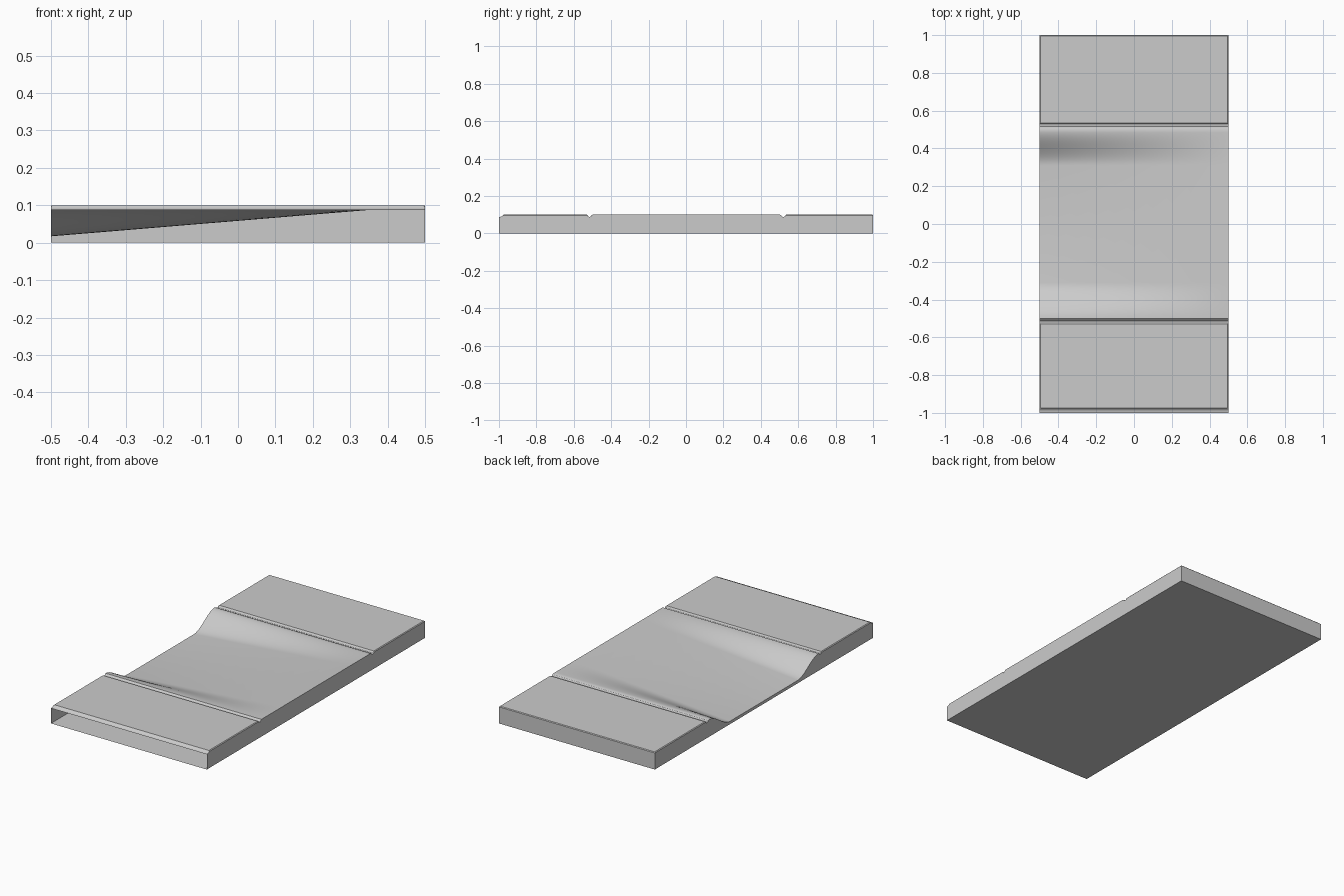
import bpy, bmesh

if "Cube" in bpy.data.objects:
    bpy.data.objects.remove(bpy.data.objects["Cube"])

TOP, LOW, HALF, BEV = 0.10, 0.017, 0.5, 0.004


def smoothstep(t):
    return t * t * (3 - 2 * t)


# stations along y: (y, height at flat side, dip amount 0..1, slab bevel flag)
stations = [(-1.0, 0.088, 0, 0), (-0.988, 0.089, 0, 0), (-0.982, 0.093, 0, 0),
            (-0.979, TOP - BEV, 0, 0), (-0.975, TOP, 0, 1),
            (-0.529, TOP, 0, 1), (-0.525, TOP - BEV, 0, 0), (-0.523, 0.091, 0, 0),
            (-0.518, 0.088, 0, 0), (-0.511, 0.089, 0, 0), (-0.505, 0.096, 0, 0)]

# curved driveway dip, symmetric about y = 0
N = 12
cove = [(0.5 - 0.19 * i / N, smoothstep(i / N)) for i in range(N + 1)]
stations += [(-y, TOP, s, 0) for y, s in cove]
stations += [(y, TOP, s, 0) for y, s in reversed(cove)]

# rear joint and rear slab
stations += [(0.51, 0.096, 0, 0), (0.515, 0.089, 0, 0), (0.522, 0.088, 0, 0),
             (0.529, 0.091, 0, 0), (0.532, TOP - BEV, 0, 0), (0.536, TOP, 0, 1),
             (1.0 - BEV, TOP, 0, 1), (1.0, TOP - BEV, 0, 0)]

xs = [-HALF, -HALF + BEV] + [-0.4 + 0.1 * i for i in range(9)] + [HALF - BEV, HALF]


def height(x, st):
    y, z, dip, slab = st
    if slab and abs(x) == HALF:
        return z - BEV
    return z - dip * (TOP - LOW) * (HALF - x)


bm = bmesh.new()

# paved top surface
grid = [[bm.verts.new((x, st[0], height(x, st))) for x in xs] for st in stations]
for a, b in zip(grid, grid[1:]):
    for i in range(len(xs) - 1):
        bm.faces.new((a[i], a[i + 1], b[i + 1], b[i]))


# walls dropped to the ground; the front end stays open
def skirt(edge):
    low = [bm.verts.new((v.co.x, v.co.y, 0)) for v in edge]
    for i in range(len(edge) - 1):
        bm.faces.new((edge[i], low[i], low[i + 1], edge[i + 1]))


skirt([row[-1] for row in grid])
skirt([row[0] for row in reversed(grid)])
skirt(list(reversed(grid[-1])))

# underside
bm.faces.new([bm.verts.new((x, y, 0)) for x, y in
              ((-HALF, -1), (-HALF, 1), (HALF, 1), (HALF, -1))])

mesh = bpy.data.meshes.new("driveway_pavement")
bm.to_mesh(mesh)
bm.free()
pavement = bpy.data.objects.new("driveway_pavement", mesh)
bpy.context.collection.objects.link(pavement)
bpy.context.view_layer.objects.active = pavement
pavement.select_set(True)
bpy.ops.object.shade_smooth_by_angle(angle=0.52)
